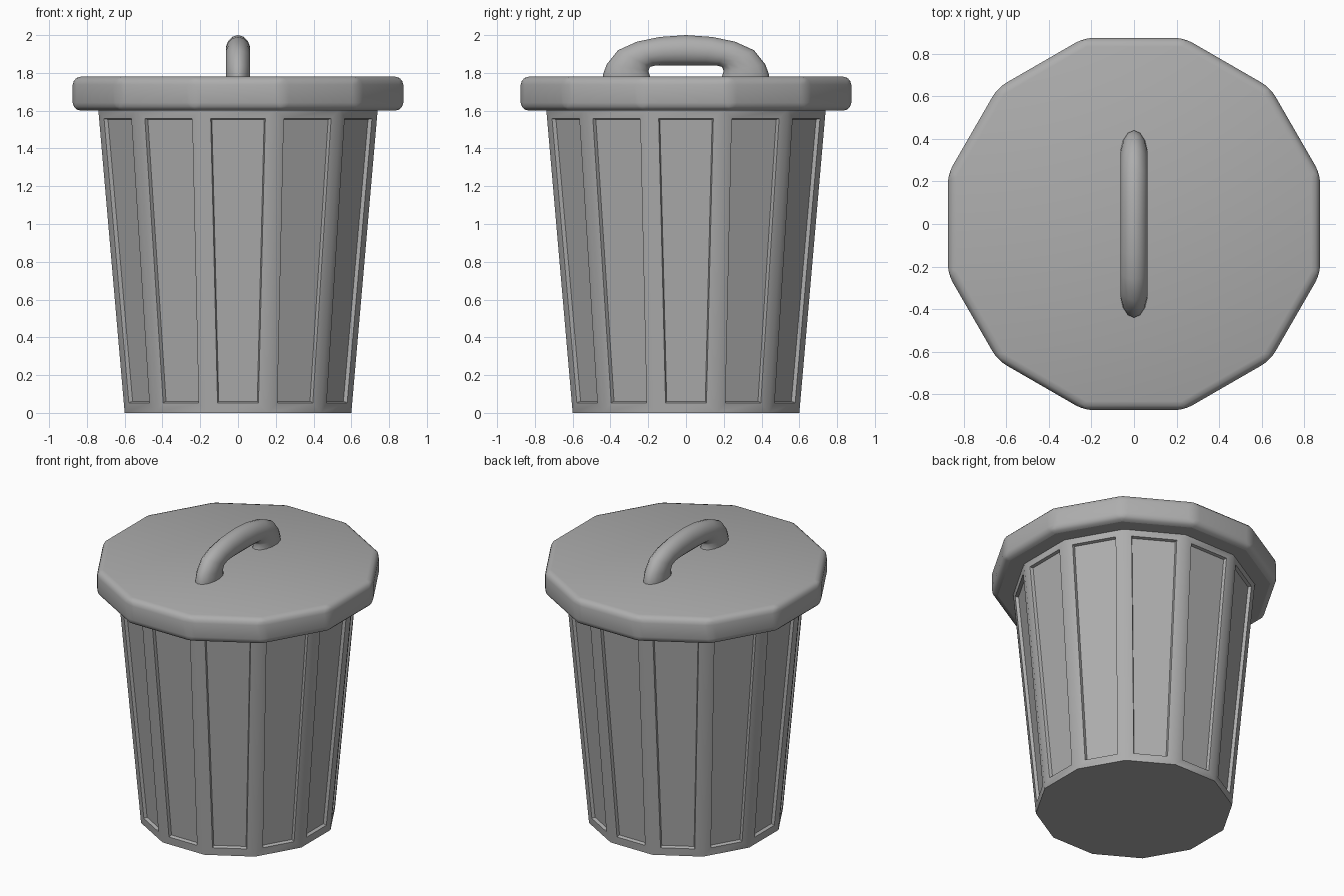
import bpy, bmesh, math
from mathutils import Matrix, Vector

if "Cube" in bpy.data.objects:
    bpy.data.objects.remove(bpy.data.objects["Cube"])

SIDES = 12
TO_CORNER = 1 / math.cos(math.pi / SIDES)  # flat-side radius to corner radius

metal = bpy.data.materials.new("galvanised grey")
metal.use_nodes = True
GREY = (0.42, 0.42, 0.42, 1)
metal.diffuse_color = GREY
metal.node_tree.nodes["Principled BSDF"].inputs["Base Color"].default_value = GREY


def make_object(name, bm, angle):
    bmesh.ops.recalc_face_normals(bm, faces=bm.faces)
    mesh = bpy.data.meshes.new(name)
    bm.to_mesh(mesh)
    bm.free()
    mesh.materials.append(metal)
    obj = bpy.data.objects.new(name, mesh)
    bpy.context.collection.objects.link(obj)
    bpy.ops.object.select_all(action='DESELECT')
    obj.select_set(True)
    bpy.context.view_layer.objects.active = obj
    bpy.ops.object.shade_smooth_by_angle(angle=math.radians(angle))
    return obj


def twelve_sided(bottom, top, z0, z1):
    """Tapered prism with flat sides facing the x and y axes."""
    bm = bmesh.new()
    bmesh.ops.create_cone(
        bm, cap_ends=True, segments=SIDES, radius1=bottom * TO_CORNER,
        radius2=top * TO_CORNER, depth=z1 - z0,
        matrix=Matrix.Translation((0, 0, (z0 + z1) / 2))
        @ Matrix.Rotation(math.pi / SIDES, 4, 'Z'))
    # Turn so that a flat side, not a corner, points along x
    corner = max(bm.verts, key=lambda v: v.co.x)
    if abs(corner.co.y) < 0.01:
        bmesh.ops.rotate(bm, verts=bm.verts, cent=(0, 0, 0),
                         matrix=Matrix.Rotation(math.pi / SIDES, 3, 'Z'))
    return bm


# Tapered body with a recessed panel on every side
bm = twelve_sided(0.60, 0.74, 0, 1.61)
panels = [f for f in bm.faces if abs(f.normal.z) < 0.5]
bmesh.ops.inset_individual(bm, faces=panels, thickness=0.075)
bmesh.ops.inset_individual(bm, faces=panels, thickness=0.009, depth=-0.02)
make_object("can_body", bm, 31)

# Overhanging lid with rounded edges and a flat underside
bm = twelve_sided(0.875, 0.875, 1.60, 1.78)
bmesh.ops.bevel(bm, geom=list(bm.edges), offset=0.042, segments=3,
                profile=0.5, affect='EDGES')
lid = make_object("lid", bm, 50)
underside = min(lid.data.polygons, key=lambda p: p.center.z)
rim = set(underside.edge_keys)
for edge in lid.data.edges:
    if edge.key in rim:
        edge.use_edge_sharp = True

# Arched handle: oval rings spanning an outer and an inner curve (y, z)
outer = [(0.44, 1.75), (0.44, 1.79), (0.42, 1.845), (0.36, 1.92),
         (0.26, 1.965), (0.14, 1.99), (0, 2.0)]
inner = [(0.18, 1.75), (0.19, 1.78), (0.20, 1.81), (0.19, 1.832),
         (0.165, 1.838), (0.10, 1.84), (0, 1.84)]
pairs = list(zip(outer, inner))
pairs += [((-a[0], a[1]), (-b[0], b[1])) for a, b in reversed(pairs[:-1])]

bm = bmesh.new()
RING = 14
rings = []
for a, b in pairs:
    a, b = Vector((0, *a)), Vector((0, *b))
    mid, half = (a + b) / 2, (a - b) / 2
    turns = [2 * math.pi * i / RING for i in range(RING)]
    rings.append([bm.verts.new(mid + half * math.cos(t)
                               + Vector((0.066 * math.sin(t), 0, 0)))
                  for t in turns])
for r, s in zip(rings, rings[1:]):
    for i in range(RING):
        j = (i + 1) % RING
        bm.faces.new((r[i], r[j], s[j], s[i]))
bm.faces.new(rings[0])
bm.faces.new(rings[-1])
make_object("lid_handle", bm, 60)
